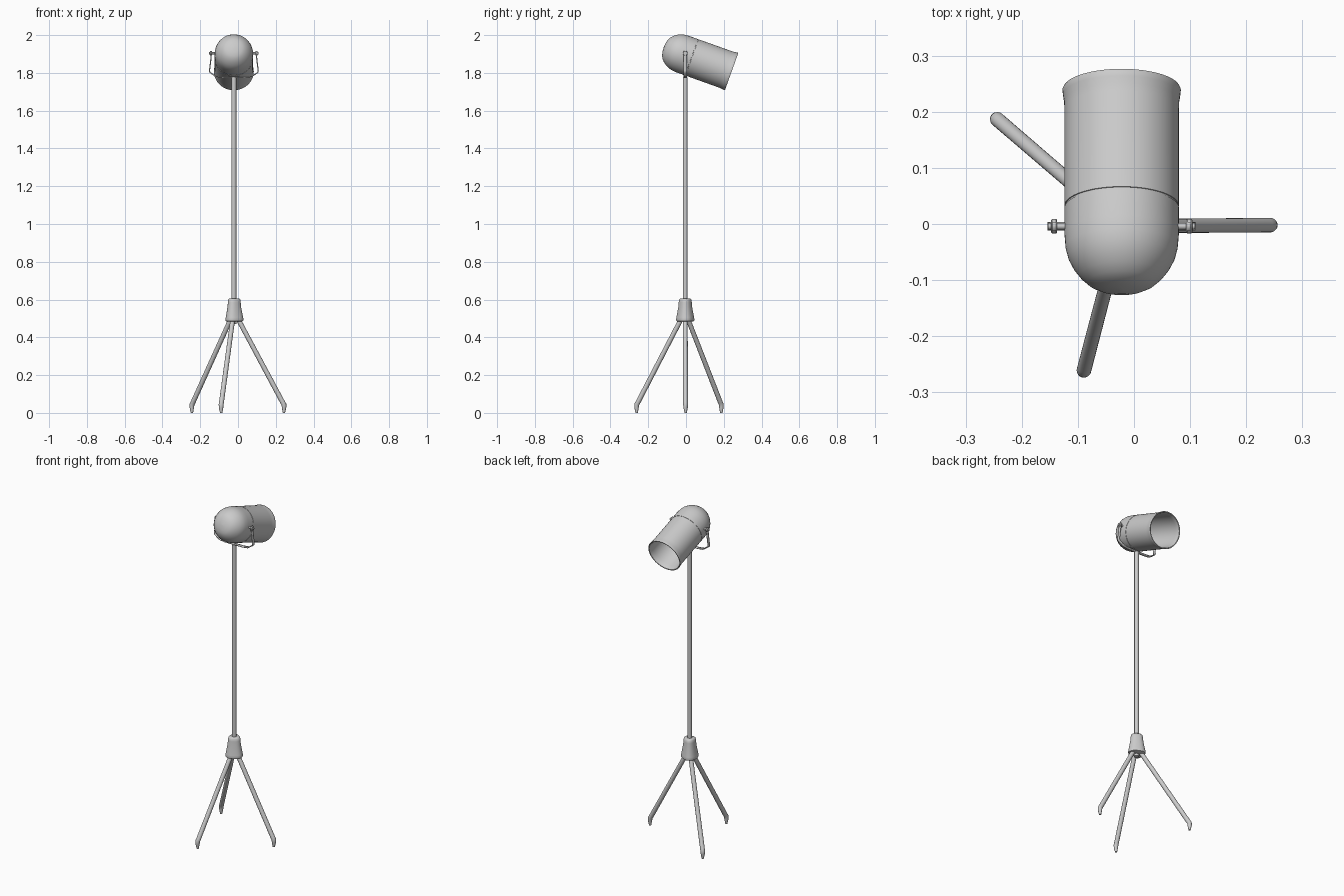
import bpy, bmesh, math
from mathutils import Vector, Matrix

if "Cube" in bpy.data.objects:
    bpy.data.objects.remove(bpy.data.objects["Cube"])

CX, CY = -0.022, -0.004          # pole axis


def finish(name, bm, angle=35):
    bmesh.ops.remove_doubles(bm, verts=bm.verts, dist=1e-5)
    bmesh.ops.recalc_face_normals(bm, faces=bm.faces)
    me = bpy.data.meshes.new(name)
    bm.to_mesh(me)
    bm.free()
    ob = bpy.data.objects.new(name, me)
    bpy.context.collection.objects.link(ob)
    bpy.ops.object.select_all(action='DESELECT')
    ob.select_set(True)
    bpy.context.view_layer.objects.active = ob
    bpy.ops.object.shade_smooth_by_angle(angle=math.radians(angle))
    return ob


def skin(bm, rings, caps=True):
    """Bridge successive vertex rings with quads."""
    rings = [[bm.verts.new(p) for p in r] for r in rings]
    n = len(rings[0])
    for a, b in zip(rings, rings[1:]):
        for i in range(n):
            j = (i + 1) % n
            bm.faces.new((a[i], a[j], b[j], b[i]))
    if caps:
        bm.faces.new(rings[0])
        bm.faces.new(rings[-1])


def lathe(name, profile, matrix, n=48, lobe=0.0, angle=35):
    """Spin (radius, height) pairs about local z; lobe makes the section three-cornered."""
    rings = []
    for r, h in profile:
        ring = []
        for i in range(n):
            t = 2 * math.pi * i / n
            k = r * (1 + lobe * math.cos(3 * t))
            ring.append(matrix @ Vector((k * math.cos(t), k * math.sin(t), h)))
        rings.append(ring)
    bm = bmesh.new()
    skin(bm, rings)
    return finish(name, bm, angle)


def tube(name, pts, radii, n=20):
    pts = [Vector(p) for p in pts]
    rings = []
    for i, (p, r) in enumerate(zip(pts, radii)):
        d = (pts[min(i + 1, len(pts) - 1)] - pts[max(i - 1, 0)]).normalized()
        u = d.cross(Vector((0.31, 0.95, 0))).normalized()
        v = d.cross(u)
        rings.append([p + r * (math.cos(2 * math.pi * k / n) * u + math.sin(2 * math.pi * k / n) * v)
                      for k in range(n)])
    bm = bmesh.new()
    skin(bm, rings)
    return finish(name, bm)


base = Matrix.Translation((CX, CY, 0))

# pole
lathe("pole", [(0.013, 0.47), (0.013, 1.776)], base, 24)

# flared hub with rounded edges
lathe("hub", [(0.040, 0.484), (0.046, 0.486), (0.048, 0.493), (0.046, 0.505), (0.036, 0.56),
              (0.034, 0.585), (0.032, 0.600), (0.027, 0.605), (0.013, 0.606)],
      base, 48, lobe=0.07, angle=50)

# three splayed legs with bent, tapered feet
for i, (x, y) in enumerate([(0.242, -0.002), (-0.243, 0.186), (-0.089, -0.260)]):
    foot = Vector((x, y, 0.045))
    out = Vector((x - CX, y - CY, 0)).normalized()
    top = Vector((CX, CY, 0.49)) + out * 0.026
    d = (foot - top).normalized()
    tube(f"leg_{i + 1}",
         [top - d * 0.03, top, foot - d * 0.012, foot + out * 0.001, foot + out * 0.002 - Vector((0, 0, 0.015)),
          foot + out * 0.001 - Vector((0, 0, 0.045))],
         [0.0125, 0.0125, 0.0130, 0.0130, 0.0120, 0.006])

# lamp head: domed back, seam groove, flared rim, hollow inside
head = Matrix.Translation((CX, -0.008, 1.896)) @ Matrix.Rotation(math.radians(-109.7), 4, 'X')
lathe("lamp_head",
      [(0.002, -0.117), (0.025, -0.115), (0.045, -0.110), (0.060, -0.102), (0.074, -0.089),
       (0.086, -0.073), (0.095, -0.055), (0.100, -0.035), (0.102, -0.010),
       (0.102, 0.039), (0.1005, 0.0395), (0.1005, 0.0425), (0.102, 0.043),
       (0.102, 0.225), (0.1025, 0.240), (0.1045, 0.252), (0.1055, 0.262), (0.104, 0.265),
       (0.099, 0.264), (0.096, 0.252), (0.095, 0.235),
       (0.095, -0.030), (0.085, -0.060), (0.065, -0.085), (0.035, -0.100), (0.002, -0.104)],
      head, 64, angle=40)

# flat bent yoke carrying the head
side = [(0.060, 1.777), (0.095, 1.781), (0.127, 1.803), (0.129, 1.812), (0.120, 1.885), (0.120, 1.917)]
path = [(-x, z) for x, z in reversed(side)] + side
bm = bmesh.new()
rows = [[bm.verts.new((CX + x, CY + s * 0.008, z)) for x, z in path] for s in (-1, 1)]
for i in range(len(path) - 1):
    bm.faces.new((rows[0][i], rows[0][i + 1], rows[1][i + 1], rows[1][i]))
yoke = finish("yoke", bm, 20)
mod = yoke.modifiers.new("thickness", 'SOLIDIFY')
mod.thickness = 0.006
mod.offset = 0

# pivot pins and knobs on both sides
for s, label in ((-1, "left"), (1, "right")):
    m = Matrix.Translation((CX, CY, 1.904)) @ Matrix.Rotation(s * math.pi / 2, 4, 'Y')
    lathe(f"pivot_pin_{label}", [(0.006, 0.09), (0.006, 0.131)], m, 16)
    lathe(f"pivot_knob_{label}", [(0.011, 0.115), (0.013, 0.117), (0.013, 0.124), (0.011, 0.126)], m, 24)
